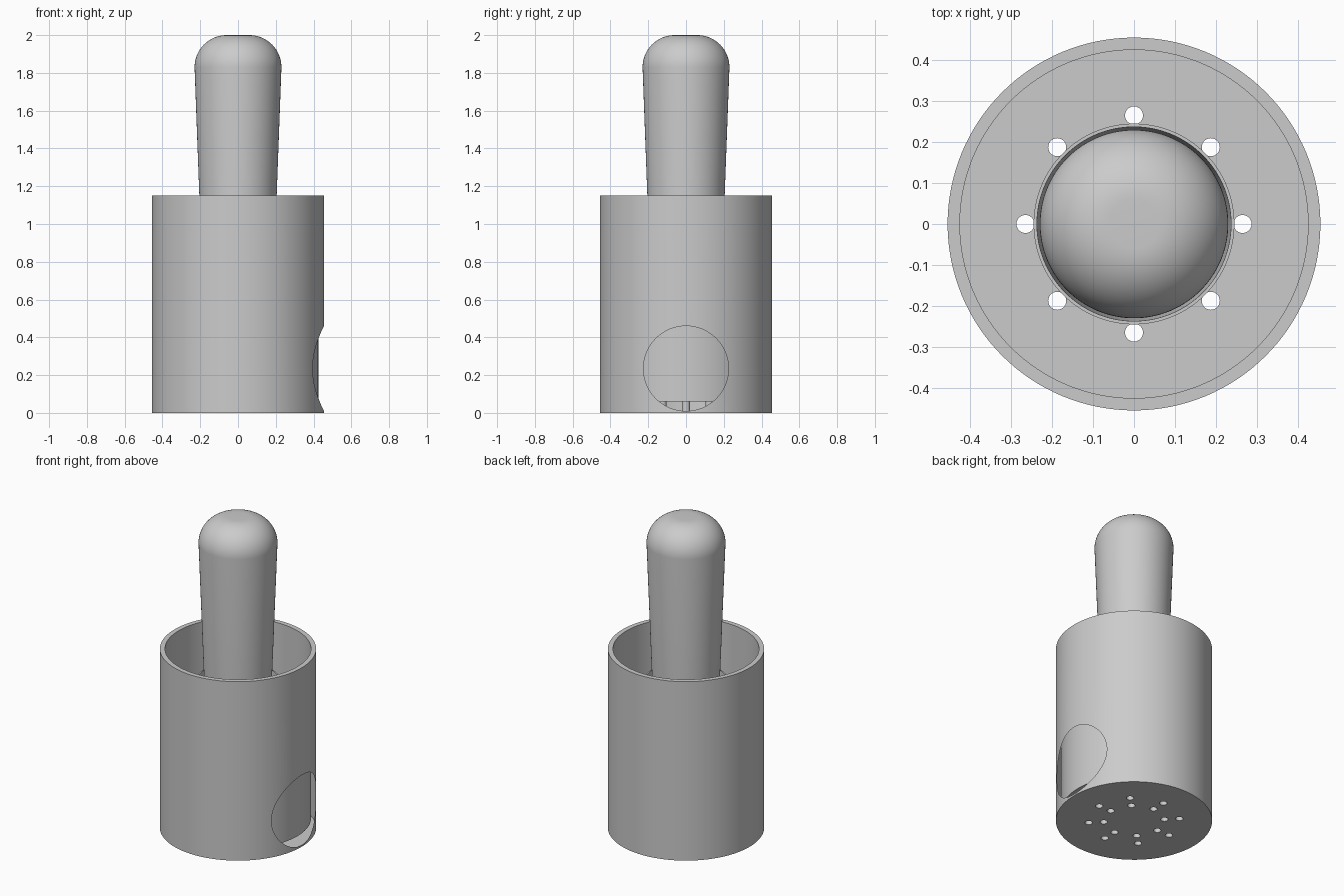
import bpy, bmesh
from math import cos, sin, pi, radians, hypot
from mathutils import Matrix

if "Cube" in bpy.data.objects:
    bpy.data.objects.remove(bpy.data.objects["Cube"])

OUTER, INNER, HEIGHT, FLOOR = 0.455, 0.425, 1.15, 0.06
HOLE = 0.022

grey = bpy.data.materials.new("plain grey")
grey.use_nodes = True
colour = (0.6, 0.6, 0.6, 1)
grey.diffuse_color = colour
for node in grey.node_tree.nodes:
    if node.type == 'BSDF_PRINCIPLED':
        node.inputs["Base Color"].default_value = colour


def add_object(name, mesh):
    """Link a mesh with the grey material and smooth shading up to sharp edges."""
    mesh.materials.clear()
    mesh.materials.append(grey)
    mesh.shade_smooth()
    mesh.set_sharp_from_angle(angle=radians(30))
    obj = bpy.data.objects.new(name, mesh)
    bpy.context.collection.objects.link(obj)
    return obj


def revolve(bm, profile, sides, cx=0, cy=0):
    """Spin (radius, z) points about a vertical axis; rising profiles face outward."""
    rows = [[bm.verts.new((cx + r * cos(2 * pi * k / sides),
                           cy + r * sin(2 * pi * k / sides), z))
             for k in range(sides)] for r, z in profile]
    for low, high in zip(rows, rows[1:]):
        for k in range(sides):
            n = (k + 1) % sides
            bm.faces.new((low[k], low[n], high[n], high[k]))
    bmesh.ops.remove_doubles(bm, verts=bm.verts[:], dist=1e-6)


def lathe(name, profile, sides=128, matrix=None):
    bm = bmesh.new()
    revolve(bm, profile, sides)
    if matrix:
        bm.transform(matrix)
    mesh = bpy.data.meshes.new(name)
    bm.to_mesh(mesh)
    bm.free()
    return add_object(name, mesh)


def evaluated_mesh(obj):
    graph = bpy.context.evaluated_depsgraph_get()
    return bpy.data.meshes.new_from_object(obj.evaluated_get(graph))


# Two rings of eight drain holes
drains = [(r * cos(k * pi / 4), r * sin(k * pi / 4))
          for r in (0.265, 0.177) for k in range(8)]


def drilled_plate(name, radius, z, up):
    """Flat disc pierced by the drain holes."""
    curve = bpy.data.curves.new(name, 'CURVE')
    curve.dimensions = '2D'
    curve.fill_mode = 'BOTH'
    circles = [(0, 0, radius, 128)] + [(x, y, HOLE, 24) for x, y in drains]
    for x, y, r, sides in circles:
        spline = curve.splines.new('POLY')
        spline.points.add(sides - 1)
        spline.use_cyclic_u = True
        for k, point in enumerate(spline.points):
            a = 2 * pi * k / sides
            point.co = (x + r * cos(a), y + r * sin(a), 0, 1)
    helper = bpy.data.objects.new(name + "_outline", curve)
    bpy.context.collection.objects.link(helper)
    mesh = evaluated_mesh(helper)
    bpy.data.objects.remove(helper)
    bm = bmesh.new()
    bm.from_mesh(mesh)
    for v in bm.verts:
        v.co.z = z
    bm.normal_update()
    wrong = [f for f in bm.faces if (f.normal.z > 0) != up]
    bmesh.ops.reverse_faces(bm, faces=wrong)
    bm.to_mesh(mesh)
    bm.free()
    add_object(name, mesh)


# Outer wall: thin skin with a round opening low on the left side
block = lathe("wall_block", [(0, 0), (OUTER, 0), (OUTER, HEIGHT), (0, HEIGHT)])
cutter = lathe("window_cutter", [(0, 0.2), (0.225, 0.2), (0.225, 0.7), (0, 0.7)], 96,
               Matrix.Translation((0, 0, 0.235)) @ Matrix.Rotation(pi / 2, 4, 'Y'))
cutter.hide_render = True
cut = block.modifiers.new("window", 'BOOLEAN')
cut.operation = 'DIFFERENCE'
cut.solver = 'EXACT'
cut.object = cutter
wall = evaluated_mesh(block)
for helper in (block, cutter):
    bpy.data.objects.remove(helper)
bm = bmesh.new()
bm.from_mesh(wall)
inside = [f for f in bm.faces if abs(f.normal.z) > 0.9
          or any(hypot(v.co.x, v.co.y) < OUTER - 0.002 for v in f.verts)]
bmesh.ops.delete(bm, geom=inside, context='FACES')
bm.to_mesh(wall)
bm.free()
add_object("outer_wall", wall)

# Rim and inner wall, seen through the opening
lathe("inner_wall", [(OUTER, HEIGHT), (INNER, HEIGHT), (INNER, FLOOR)])

# Base, raised floor and the drain tubes between them
drilled_plate("base", OUTER, 0, False)
drilled_plate("floor", INNER, FLOOR, True)
bm = bmesh.new()
for x, y in drains:
    revolve(bm, [(HOLE, FLOOR), (HOLE, 0)], 24, x, y)
tubes = bpy.data.meshes.new("drain_tubes")
bm.to_mesh(tubes)
bm.free()
add_object("drain_tubes", tubes)

# Tapered socket that holds the handle
lathe("socket", [(0.21, FLOOR), (0.245, 0.95), (0.237, 0.95), (0.202, FLOOR)])

# Handle: tapered shaft with a broad rounded top
fillet = 0.17
dome = [(0.06 + fillet * cos(a), 2 - fillet + fillet * sin(a))
        for a in (pi / 2 * k / 16 for k in range(17))]
lathe("handle", [(0, 0.08), (0.165, 0.08)] + dome + [(0, 2)])
